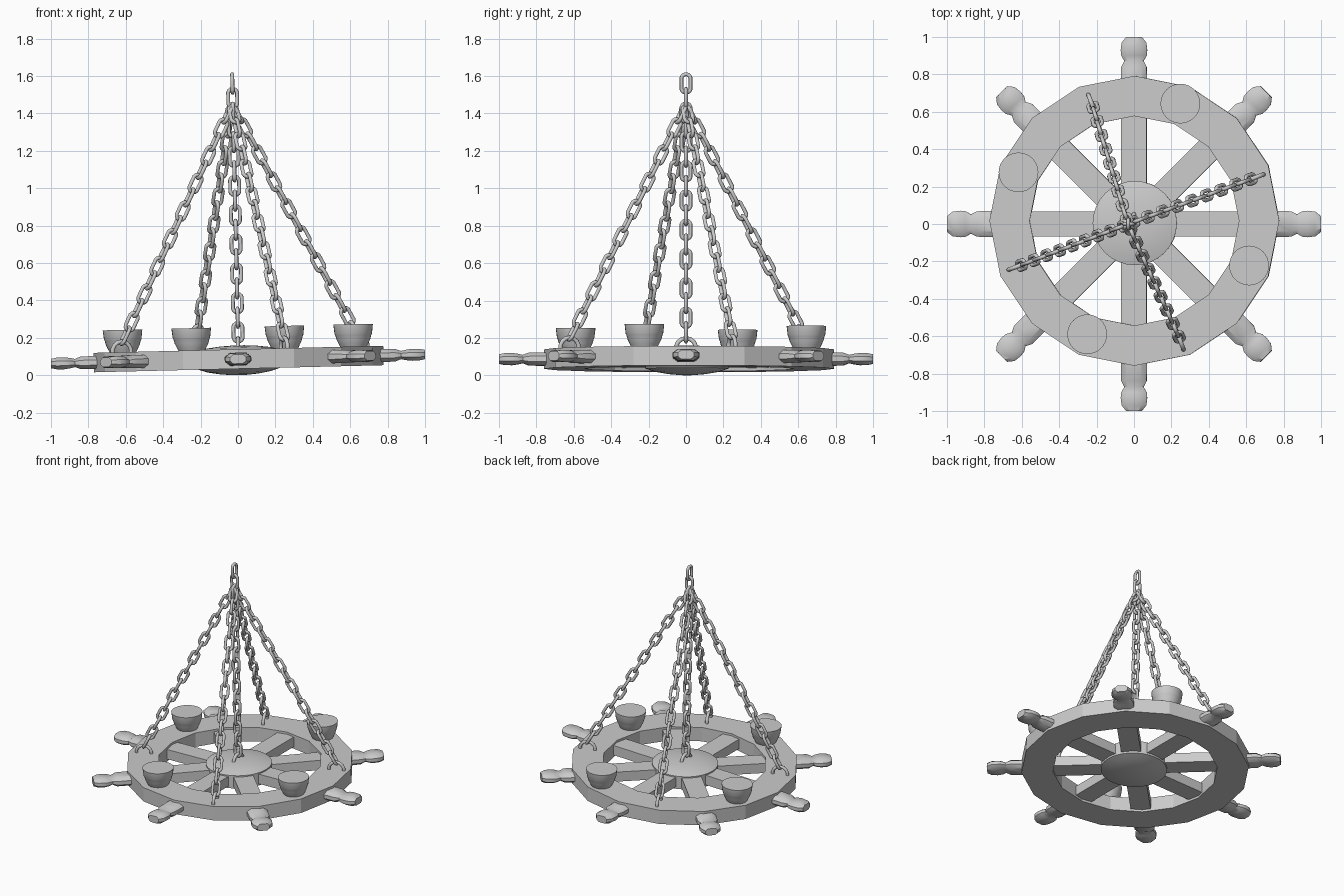
import bpy, bmesh, math
from math import sin, cos, pi, radians
from mathutils import Vector, Matrix

if "Cube" in bpy.data.objects:
    bpy.data.objects.remove(bpy.data.objects["Cube"])

# The whole wheel hangs slightly tilted (right side higher)
TILT = Matrix.Translation((0, 0, 0.087)) @ Matrix.Rotation(radians(-1.4), 4, 'Y')


def finish(name, bm, matrix=None, smooth=None):
    bmesh.ops.recalc_face_normals(bm, faces=bm.faces)
    mesh = bpy.data.meshes.new(name)
    bm.to_mesh(mesh)
    bm.free()
    ob = bpy.data.objects.new(name, mesh)
    bpy.context.collection.objects.link(ob)
    if matrix is not None:
        ob.matrix_world = matrix
    if smooth:
        bpy.ops.object.select_all(action='DESELECT')
        ob.select_set(True)
        bpy.context.view_layer.objects.active = ob
        bpy.ops.object.shade_smooth_by_angle(angle=radians(smooth))
    return ob


def loft(bm, rings, closed=False):
    """Skin a list of point rings; cap the ends unless closed."""
    vs = [[bm.verts.new(p) for p in ring] for ring in rings]
    n = len(vs[0])
    for i in range(len(vs) - (0 if closed else 1)):
        a, b = vs[i], vs[(i + 1) % len(vs)]
        for j in range(n):
            k = (j + 1) % n
            bm.faces.new((a[j], a[k], b[k], b[j]))
    if not closed:
        bm.faces.new(vs[0])
        bm.faces.new(vs[-1])


def circle(r, z, n):
    return [(r * cos(2 * pi * i / n), r * sin(2 * pi * i / n), z) for i in range(n)]


def add_link(bm, centre, axis, side, length=0.12, width=0.07, wire=0.0105):
    """Oval chain link: axis = long direction, side = width direction."""
    normal = axis.cross(side).normalized()
    R = width / 2 - wire
    straight = length / 2 - wire - R
    rings = []
    for i in range(14):
        a = 2 * pi * (i + 0.5) / 14
        out = side * cos(a) + axis * sin(a)
        p = centre + out * R + axis * math.copysign(straight, sin(a))
        rings.append([p + (out * cos(b) + normal * sin(b)) * wire
                      for b in (2 * pi * j / 8 for j in range(8))])
    loft(bm, rings, closed=True)


def chain(name, start, end, count, side):
    """Interlocked links, alternating a quarter turn."""
    bm = bmesh.new()
    axis = (end - start).normalized()
    side = (side - axis * side.dot(axis)).normalized()
    other = axis.cross(side).normalized()
    for i in range(count):
        p = start.lerp(end, i / (count - 1))
        add_link(bm, p, axis, other if i % 2 else side)
    finish(name, bm, smooth=60)


def staple(name, centre, side):
    """Round eye half sunk into the wood."""
    bm = bmesh.new()
    add_link(bm, centre, Vector((0, 0, 1)), side, 0.13, 0.13, 0.0115)
    finish(name, bm, smooth=60)


# Rim: 16-sided flat ring
bm = bmesh.new()
n = 16
loft(bm, [circle(0.775, -0.052, n), circle(0.775, 0.052, n),
          circle(0.56, 0.052, n), circle(0.56, -0.052, n)], closed=True)
finish("wheel_rim", bm, TILT @ Matrix.Translation((0.003, 0.017, 0)))

# Hub: thick disc with shallow domes
bm = bmesh.new()
hub = [(0.03, -0.086), (0.10, -0.08), (0.17, -0.068), (0.225, -0.05), (0.225, 0.045),
       (0.17, 0.06), (0.10, 0.069), (0.03, 0.073)]
loft(bm, [circle(r, z, 32) for r, z in hub])
finish("hub", bm, TILT @ Matrix.Translation((0.005, 0.005, 0)), 30)

# Spokes and shaped handles
section = [(1, -0.4), (1, 0.4), (0.6, 1), (-0.6, 1), (-1, 0.4), (-1, -0.4), (-0.6, -1), (0.6, -1)]
grip = [(0.70, 0.07, 0.036), (0.84, 0.068, 0.034), (0.872, 0.052, 0.022),
        (0.90, 0.068, 0.028), (0.93, 0.071, 0.032), (0.97, 0.066, 0.031), (1.0, 0.042, 0.025)]
for i in range(8):
    turn = TILT @ Matrix.Rotation(i * pi / 4, 4, 'Z')
    bm = bmesh.new()
    loft(bm, [[(x, a * 0.068, b * 0.036) for a, b in ((1, 1), (-1, 1), (-1, -1), (1, -1))]
              for x in (0.05, 0.72)])
    finish(f"spoke_{i}", bm, turn)
    bm = bmesh.new()
    loft(bm, [[(x, a * w, b * h) for a, b in section] for x, w, h in grip])
    finish(f"handle_{i}", bm, turn, 35)

# Candle cups on the rim
cup = [(0.068, 0.045), (0.078, 0.065), (0.09, 0.09), (0.097, 0.115), (0.1, 0.12), (0.106, 0.171)]
for i in range(4):
    a = radians(68 + 90 * i)
    bm = bmesh.new()
    loft(bm, [circle(r, z, 32) for r, z in cup])
    finish(f"candle_cup_{i}", bm,
           TILT @ Matrix.Translation((0.003 + 0.665 * cos(a), 0.027 + 0.665 * sin(a), 0)), 40)

# Suspension chains from rim to apex, with staples
apex = Vector((-0.03, 0, 1.395))
for i in range(4):
    a = radians(20.5 + 90 * i)
    radial = Vector((cos(a), sin(a), 0))
    foot = TILT @ (Vector((0.012, 0.01, 0.055)) + radial * 0.675)
    staple(f"rim_staple_{i}", foot, radial)
    start = foot - radial * 0.02 + Vector((0, 0, 0.085))
    chain(f"rim_chain_{i}", start, apex + radial * 0.028, 17, Vector((-sin(a), cos(a), 0)))

# Central chain from hub to hanging link
staple("hub_staple", Vector((0, 0, 0.145)), Vector((0, 1, 0)))
chain("centre_chain", Vector((0, 0, 0.23)), Vector((-0.03, 0, 1.56)), 18, Vector((1, 0, 0)))
